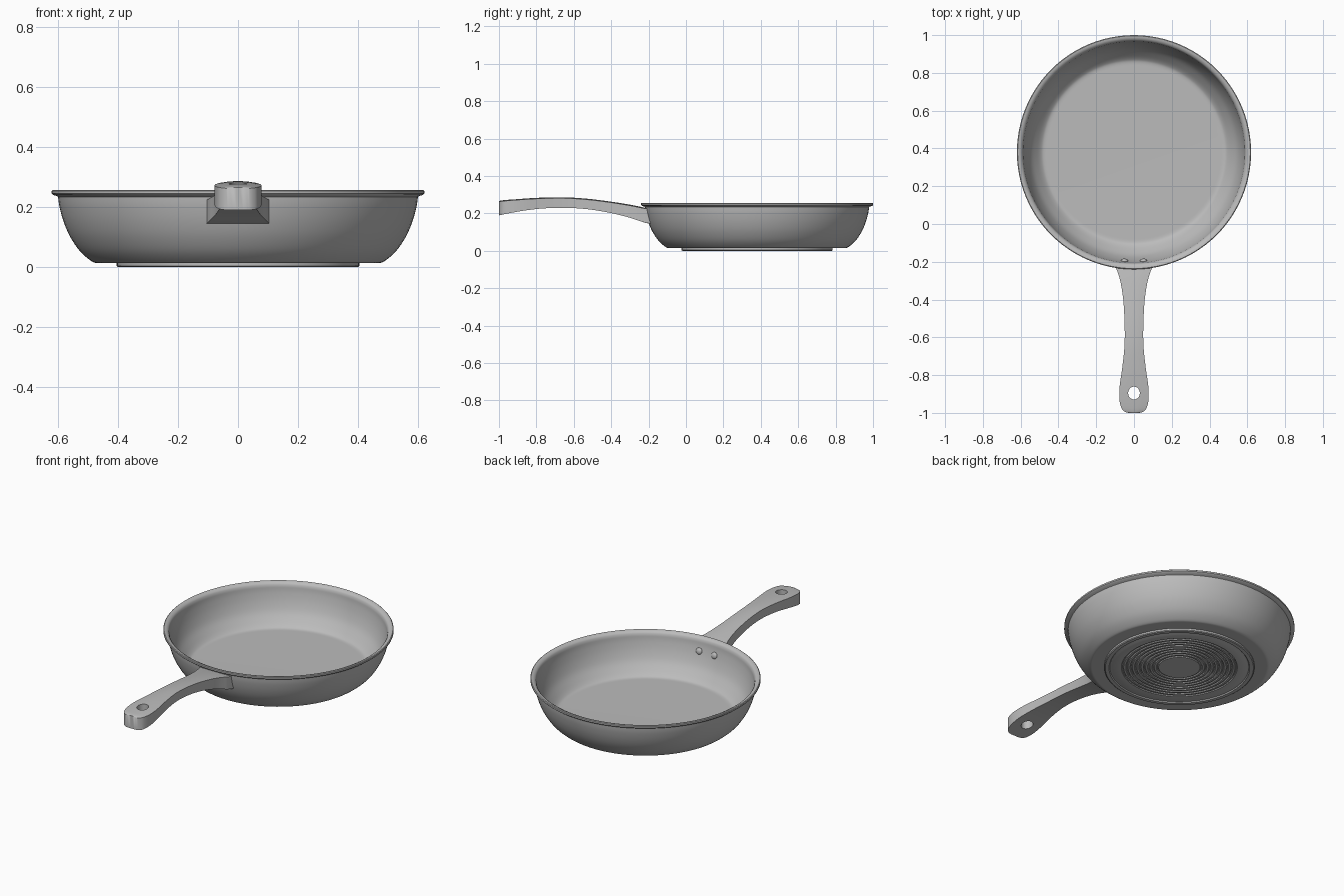
import bpy, bmesh, math
from mathutils import Vector

if "Cube" in bpy.data.objects:
    bpy.data.objects.remove(bpy.data.objects["Cube"])

CY = 0.38          # pan centre on y
SEG = 96

steel = bpy.data.materials.new("grey steel")
steel.diffuse_color = (0.5, 0.5, 0.5, 1)
steel.use_nodes = True
steel.node_tree.nodes["Principled BSDF"].inputs["Base Color"].default_value = steel.diffuse_color


def spline(pts, n):
    """Smooth curve through points of any dimension."""
    p = [pts[0]] + list(pts) + [pts[-1]]
    out = []
    for i in range(1, len(p) - 2):
        for k in range(n):
            t = k / n
            out.append(tuple(
                0.5 * (2 * b + (c - a) * t + (2 * a - 5 * b + 4 * c - d) * t * t
                       + (3 * b - a - 3 * c + d) * t ** 3)
                for a, b, c, d in zip(p[i - 1], p[i], p[i + 1], p[i + 2])))
    return out + [tuple(pts[-1])]


def finish(name, bm, angle=30):
    bmesh.ops.recalc_face_normals(bm, faces=bm.faces)
    me = bpy.data.meshes.new(name)
    bm.to_mesh(me)
    bm.free()
    ob = bpy.data.objects.new(name, me)
    bpy.context.collection.objects.link(ob)
    me.materials.append(steel)
    bpy.ops.object.select_all(action='DESELECT')
    ob.select_set(True)
    bpy.context.view_layer.objects.active = ob
    bpy.ops.object.shade_smooth_by_angle(angle=math.radians(angle))
    return ob


def revolve(name, profile):
    """Closed body of revolution; the profile starts and ends on the axis."""
    bm = bmesh.new()
    rings = []
    for r, z in profile:
        if r == 0:
            rings.append([bm.verts.new((0, CY, z))] * SEG)
        else:
            rings.append([bm.verts.new((r * math.sin(2 * math.pi * i / SEG),
                                        CY - r * math.cos(2 * math.pi * i / SEG), z))
                          for i in range(SEG)])
    for a, b in zip(rings, rings[1:]):
        for i in range(SEG):
            j = (i + 1) % SEG
            bm.faces.new(list(dict.fromkeys((a[i], a[j], b[j], b[i]))))
    return finish(name, bm)


# Pan body: grooved base, outer wall, rolled rim, inner wall and floor
base = [(0, 0.003)]
for k in range(9):
    r = 0.112 + k * 0.0235
    base += [(r, 0.003), (r + 0.003, 0.008), (r + 0.009, 0.008), (r + 0.012, 0.003)]
base += [(0.36, 0.003), (0.366, 0.006), (0.374, 0.006), (0.379, 0.0),
         (0.399, 0.0), (0.404, 0.004), (0.404, 0.014)]
outer = spline([(0.465, 0.014), (0.485, 0.018), (0.525, 0.052), (0.558, 0.1),
                (0.580, 0.15), (0.594, 0.2), (0.599, 0.234)], 4)
rim = [(0.604, 0.237), (0.615, 0.240), (0.620, 0.245), (0.620, 0.254),
       (0.616, 0.257), (0.606, 0.256), (0.595, 0.250), (0.590, 0.243)]
inner = spline([(0.587, 0.232), (0.582, 0.2), (0.568, 0.15), (0.546, 0.1),
                (0.515, 0.06), (0.492, 0.038), (0.475, 0.031), (0.45, 0.03)], 4)
revolve("pan", base + outer + rim + inner + [(0, 0.03)])

# Handle: sections of (y, half width, top z, bottom z) from tip to pan
stations = spline([(-1.0, 0.028, 0.264, 0.190), (-0.994, 0.048, 0.266, 0.191),
                   (-0.975, 0.066, 0.269, 0.195), (-0.93, 0.077, 0.273, 0.204),
                   (-0.86, 0.076, 0.278, 0.216), (-0.76, 0.062, 0.283, 0.227),
                   (-0.64, 0.050, 0.284, 0.230), (-0.52, 0.050, 0.276, 0.222),
                   (-0.40, 0.057, 0.261, 0.202), (-0.30, 0.073, 0.245, 0.177),
                   (-0.235, 0.094, 0.232, 0.155)], 5)
stations.append((None, 0.105, 0.227, 0.144))
bm = bmesh.new()
rows = []
for y, w, top, bot in stations:
    section = [(w * u, top + 0.005 * (1 - u * u) - 0.003) for u in (-1, -0.6, -0.2, 0.2, 0.6, 1)]
    section += [(w * u, bot) for u in (1, 0.6, 0.2, -0.2, -0.6, -1)]
    row = []
    for x, z in section:
        # the last section follows the curved pan wall
        wall = 0.574 + 0.25 * (z - 0.145)
        row.append(bm.verts.new((x, CY - math.sqrt(wall ** 2 - x * x) if y is None else y, z)))
    rows.append(row)
for a, b in zip(rows, rows[1:]):
    for i in range(len(a)):
        j = (i + 1) % len(a)
        bm.faces.new((a[i], a[j], b[j], b[i]))
for row in (rows[0], rows[-1]):
    for i in range(5):
        bm.faces.new((row[i], row[i + 1], row[10 - i], row[11 - i]))
handle = finish("handle", bm, 40)

# Hanging hole
bm = bmesh.new()
bmesh.ops.create_cone(bm, cap_ends=True, segments=32, radius1=0.031, radius2=0.031, depth=0.3)
cutter = finish("hole_cutter", bm)
cutter.location = (0, -0.895, 0.24)
cutter.scale = (1, 1.1, 1)
cutter.hide_render = True
bpy.context.view_layer.update()
mod = handle.modifiers.new("hanging hole", 'BOOLEAN')
mod.operation = 'DIFFERENCE'
mod.solver = 'EXACT'
mod.object = cutter
bpy.ops.object.select_all(action='DESELECT')
handle.select_set(True)
bpy.context.view_layer.objects.active = handle
# cut before the smoothing so the hole edge stays crisp
bpy.ops.object.modifier_apply(modifier=mod.name)
bpy.data.objects.remove(cutter)
bpy.ops.object.shade_smooth_by_angle(angle=math.radians(40))

# Rivets on the inner wall
for side, name in ((-1, "rivet_left"), (1, "rivet_right")):
    bm = bmesh.new()
    bmesh.ops.create_uvsphere(bm, u_segments=20, v_segments=12, radius=1)
    rivet = finish(name, bm)
    x = 0.05 * side
    rivet.location = (x, CY - math.sqrt(0.577 ** 2 - x * x), 0.18)
    rivet.scale = (0.019, 0.019, 0.011)
    inward = Vector((-x, 0.575, 0.13))
    rivet.rotation_euler = inward.to_track_quat('Z', 'Y').to_euler()
